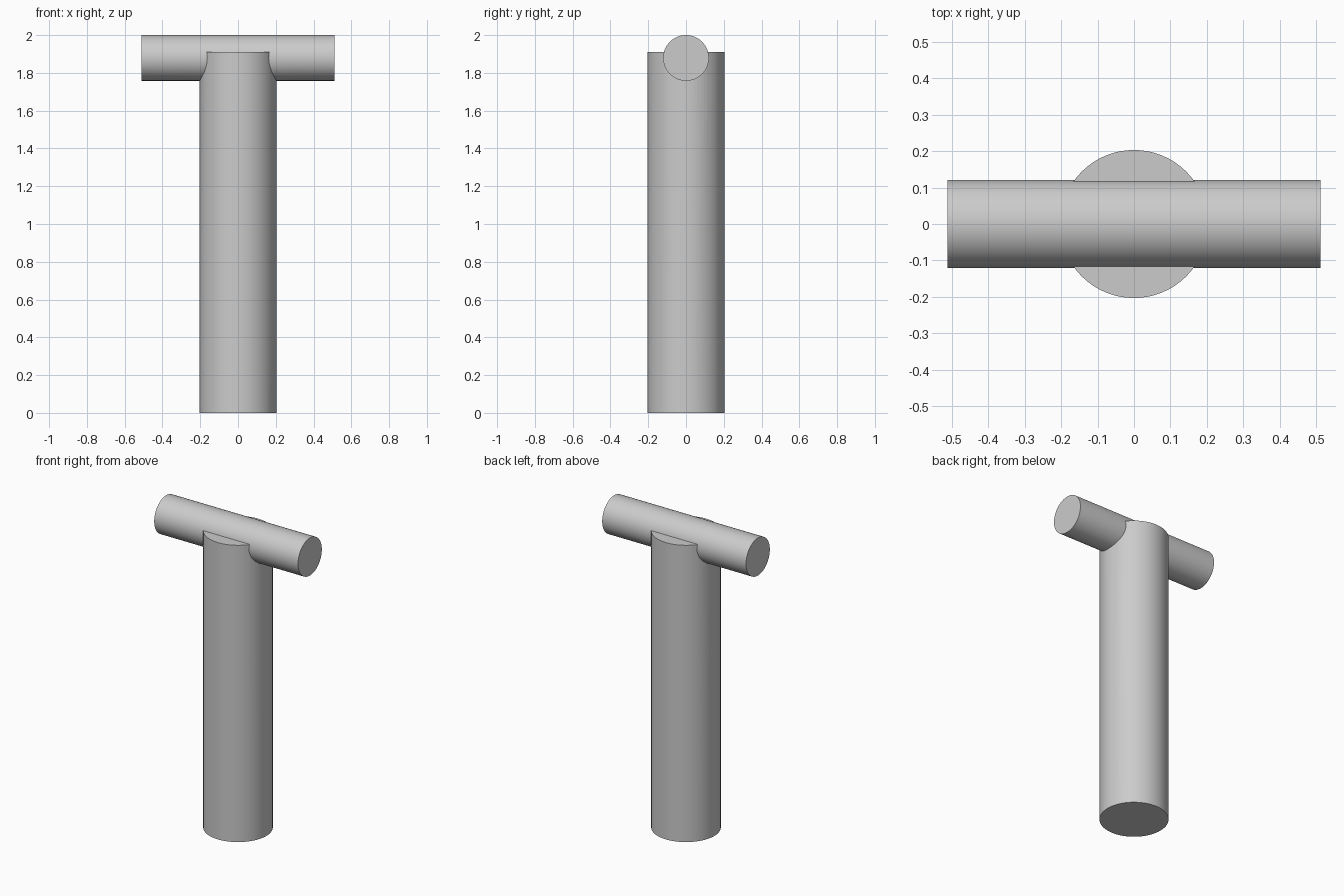
import bpy
import math

cube = bpy.data.objects.get("Cube")
if cube:
    bpy.data.objects.remove(cube, do_unlink=True)

# Plain grey for the whole model
GREY = (0.6, 0.6, 0.6, 1.0)
grey = bpy.data.materials.new("plain grey")
grey.use_nodes = True
grey.diffuse_color = GREY
grey.node_tree.nodes["Principled BSDF"].inputs["Base Color"].default_value = GREY


def rod(name, radius, length, location, rotation=(0, 0, 0)):
    bpy.ops.mesh.primitive_cylinder_add(
        vertices=64, radius=radius, depth=length, location=location, rotation=rotation)
    obj = bpy.context.object
    obj.name = name
    obj.data.materials.append(grey)
    bpy.ops.object.shade_smooth_by_angle(angle=math.radians(30))
    return obj


POST_HEIGHT = 1.91
BAR_RADIUS = 0.121

# Upright post with the crossbar sunk into its top
post = rod("post", 0.203, POST_HEIGHT, (0, 0, POST_HEIGHT / 2))
crossbar = rod("crossbar", BAR_RADIUS, 1.024, (0, 0, 2 - BAR_RADIUS), (0, math.pi / 2, 0))

# Fuse both into one closed solid
union = post.modifiers.new("join crossbar", 'BOOLEAN')
union.operation = 'UNION'
union.solver = 'EXACT'
union.object = crossbar
bpy.context.view_layer.objects.active = post
bpy.ops.object.modifier_apply(modifier=union.name)
bpy.data.objects.remove(crossbar, do_unlink=True)
post.name = "post_with_crossbar"
bpy.ops.object.select_all(action='DESELECT')
post.select_set(True)
bpy.ops.object.shade_smooth_by_angle(angle=math.radians(30))
